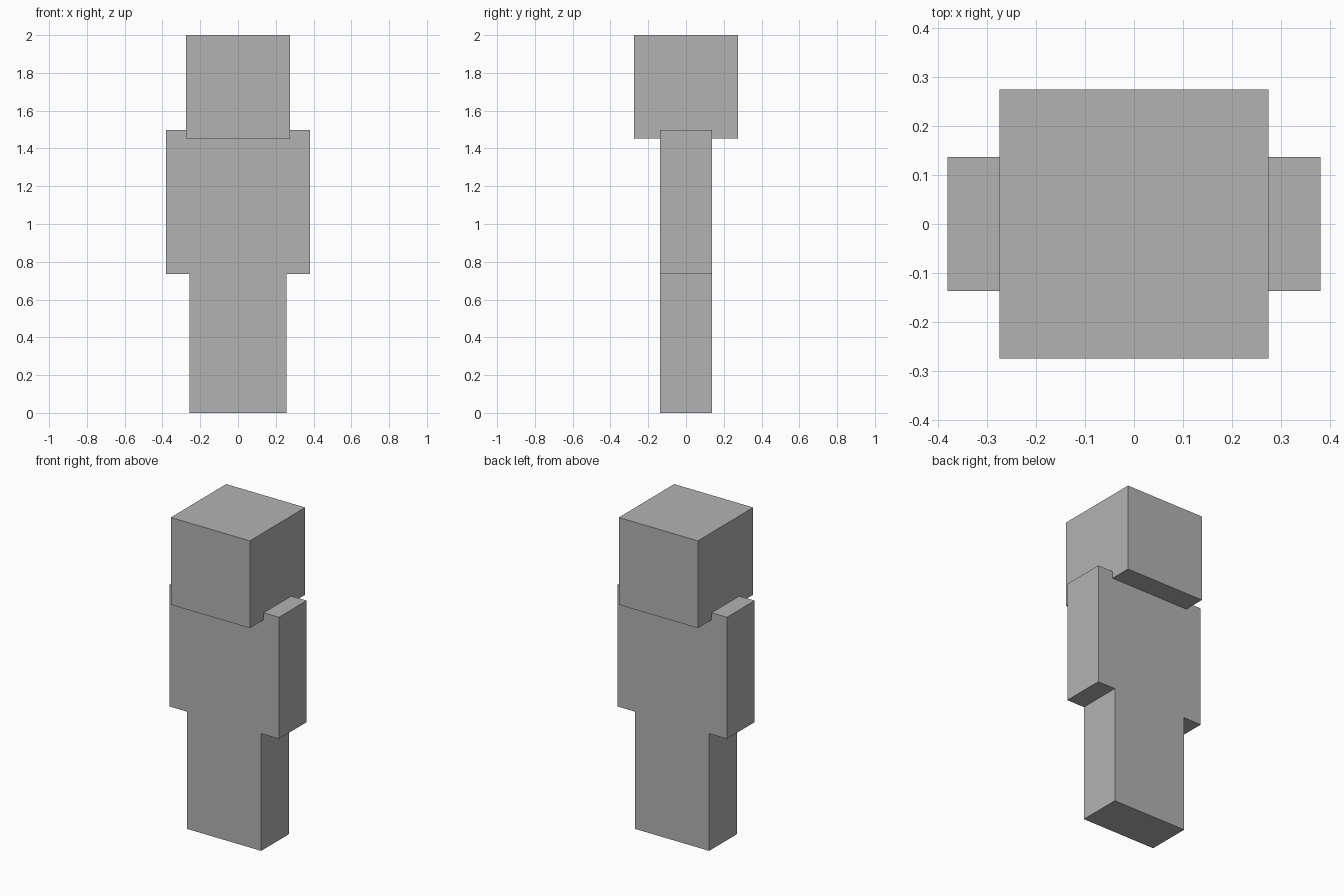
import bpy
import bmesh

cube = bpy.data.objects.get("Cube")
if cube:
    bpy.data.objects.remove(cube, do_unlink=True)

# Single plain grey material
GREY = (0.45, 0.45, 0.45, 1.0)
grey = bpy.data.materials.new("plain_grey")
grey.diffuse_color = GREY
grey.use_nodes = True
grey.node_tree.nodes["Principled BSDF"].inputs["Base Color"].default_value = GREY


def extrude_profile(name, half_profile, half_depth):
    """Mirror an (x, z) half outline across x = 0 and extrude it along y."""
    outline = half_profile + [(-x, z) for x, z in reversed(half_profile)]
    bm = bmesh.new()
    face = bm.faces.new([bm.verts.new((x, -half_depth, z)) for x, z in outline])
    new = bmesh.ops.extrude_face_region(bm, geom=[face])["geom"]
    verts = [g for g in new if isinstance(g, bmesh.types.BMVert)]
    bmesh.ops.translate(bm, verts=verts, vec=(0, 2 * half_depth, 0))
    bmesh.ops.recalc_face_normals(bm, faces=bm.faces)
    mesh = bpy.data.meshes.new(name)
    bm.to_mesh(mesh)
    bm.free()
    mesh.materials.append(grey)
    obj = bpy.data.objects.new(name, mesh)
    bpy.context.collection.objects.link(obj)
    return obj


LEG_X, ARM_X, HEAD_X = 0.257, 0.38, 0.274
HIP_Z, SHOULDER_Z, CHIN_Z, TOP_Z = 0.735, 1.497, 1.453, 2.0

# Legs, torso and arms share one flush blocky outline
extrude_profile("body", [(LEG_X, 0), (LEG_X, HIP_Z), (ARM_X, HIP_Z),
                         (ARM_X, SHOULDER_Z)], 0.137)

# Cube head sitting slightly over the shoulders
extrude_profile("head", [(HEAD_X, CHIN_Z), (HEAD_X, TOP_Z)], HEAD_X)
